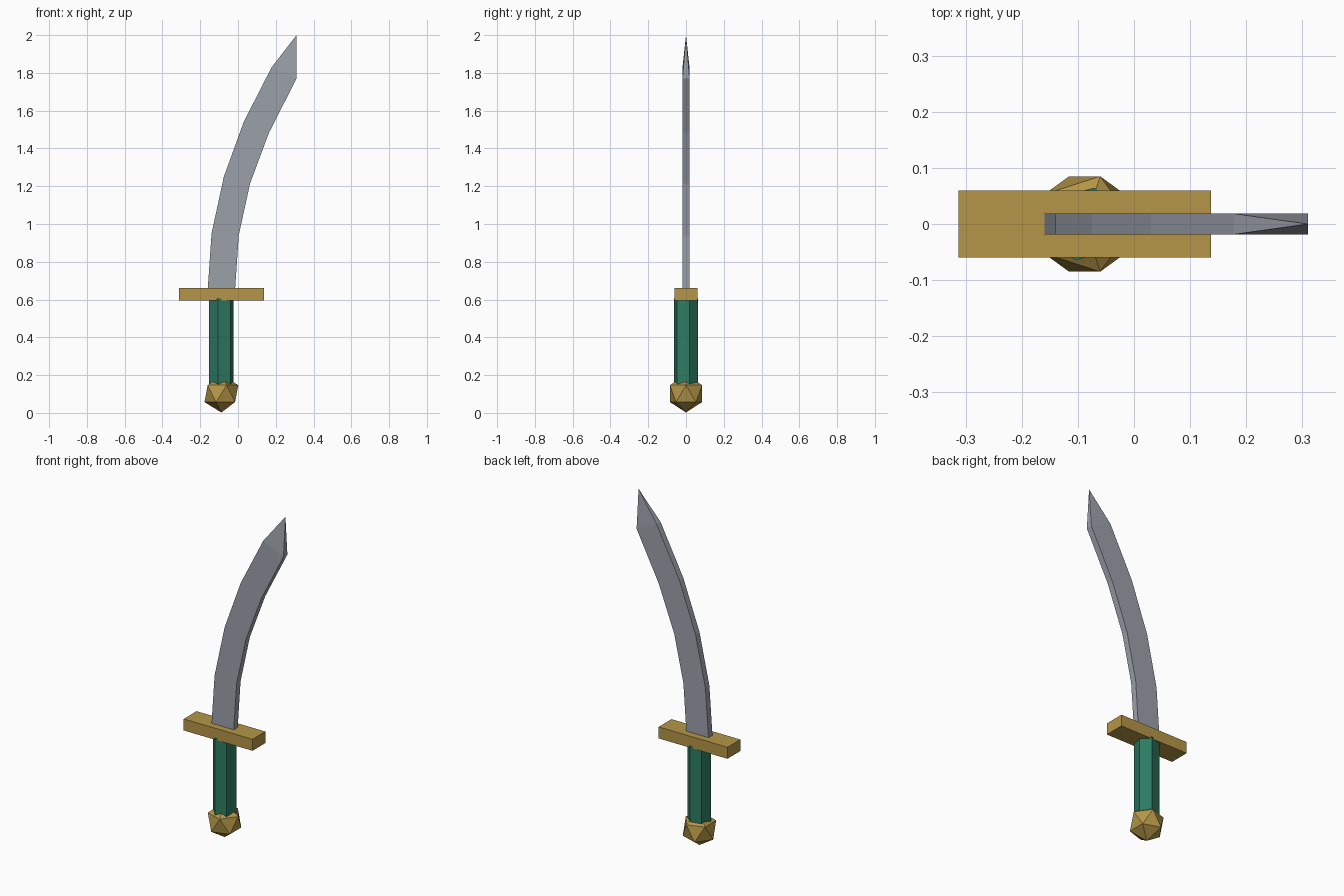
import bpy
import bmesh
import math
from mathutils import Matrix, Vector

if "Cube" in bpy.data.objects:
    bpy.data.objects.remove(bpy.data.objects["Cube"], do_unlink=True)

HANDLE_X = -0.088


def make_material(name, rgb):
    mat = bpy.data.materials.new(name)
    mat.use_nodes = True
    mat.diffuse_color = (*rgb, 1)
    mat.node_tree.nodes["Principled BSDF"].inputs["Base Color"].default_value = (*rgb, 1)
    return mat


def finish(name, bm, mat):
    bmesh.ops.recalc_face_normals(bm, faces=bm.faces)
    mesh = bpy.data.meshes.new(name)
    bm.to_mesh(mesh)
    bm.free()
    mesh.materials.append(mat)
    obj = bpy.data.objects.new(name, mesh)
    bpy.context.scene.collection.objects.link(obj)
    return obj


steel = make_material("steel grey", (0.33, 0.355, 0.40))
gold = make_material("old gold", (0.46, 0.305, 0.064))
green = make_material("grip green", (0.027, 0.195, 0.12))

# Pommel: faceted twenty-sided ball
bm = bmesh.new()
bmesh.ops.create_icosphere(bm, subdivisions=1, radius=0.1,
                           matrix=Matrix.Translation((HANDLE_X, 0, 0.102)))
finish("pommel", bm, gold)

# Grip: six-sided rod turned a little about its axis
bm = bmesh.new()
low, high = 0.11, 0.605
turn = Matrix.Rotation(math.radians(15), 4, "Z")
ring = [turn @ Vector((0.067 * math.cos(a), 0.067 * math.sin(a), 0))
        for a in (i * math.pi / 3 for i in range(6))]
bottom = [bm.verts.new((v.x + HANDLE_X, v.y, low)) for v in ring]
base = bm.faces.new(bottom)
top = bmesh.ops.extrude_face_region(bm, geom=[base], use_keep_orig=True)
bmesh.ops.translate(bm, vec=(0, 0, high - low),
                    verts=[v for v in top["geom"] if isinstance(v, bmesh.types.BMVert)])
finish("grip", bm, green)

# Guard: flat bar
bm = bmesh.new()
bmesh.ops.create_cube(bm, size=1, matrix=Matrix.Translation((HANDLE_X, 0, 0.628))
                      @ Matrix.Diagonal((0.45, 0.12, 0.068, 1)))
finish("guard", bm, gold)

# Blade: curved bar of square-edged sections that closes to a single point
HALF = 0.0185
back_edge = [(-0.162, 0.63), (-0.14, 0.95), (-0.075, 1.25), (0.03, 1.54), (0.178, 1.83)]
front_edge = [(-0.017, 0.63), (0.004, 0.94), (0.064, 1.215), (0.165, 1.485), (0.31, 1.77)]
bm = bmesh.new()
sections = []
for (bx, bz), (fx, fz) in zip(back_edge, front_edge):
    corners = [(bx, -HALF, bz), (fx, -HALF, fz), (fx, HALF, fz), (bx, HALF, bz)]
    sections.append([bm.verts.new(c) for c in corners])
for lower, upper in zip(sections, sections[1:]):
    for i in range(4):
        j = (i + 1) % 4
        bm.faces.new((lower[i], lower[j], upper[j], upper[i]))
bm.faces.new(sections[0])
tip = bm.verts.new((0.31, 0, 2.0))
for i in range(4):
    bm.faces.new((sections[-1][i], sections[-1][(i + 1) % 4], tip))
finish("blade", bm, steel)
